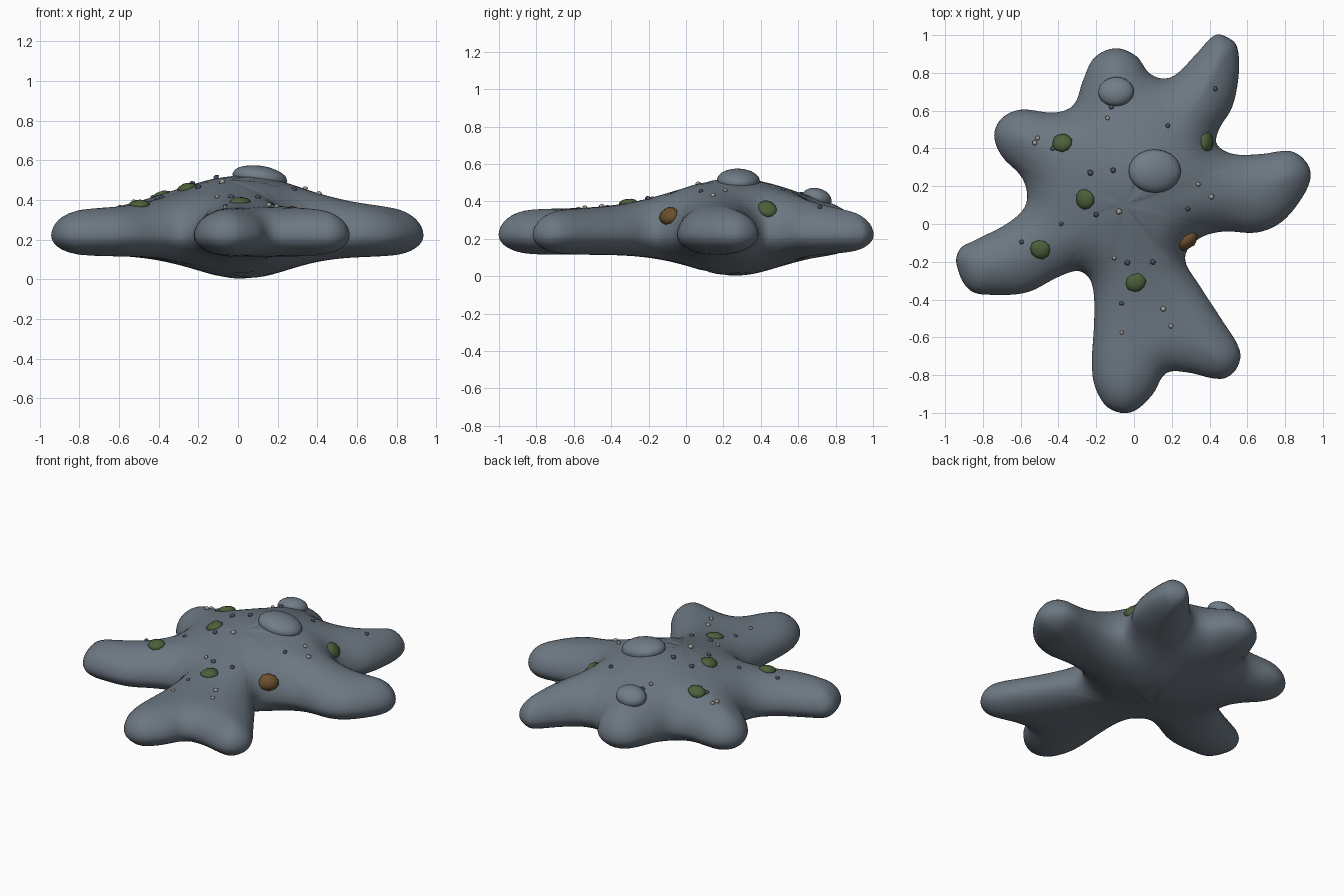
import bpy, bmesh, math, random
from mathutils import Vector
from mathutils.geometry import interpolate_bezier

if "Cube" in bpy.data.objects:
    bpy.data.objects.remove(bpy.data.objects["Cube"])

random.seed(4)


def material(name, rgb):
    m = bpy.data.materials.new(name)
    m.diffuse_color = (*rgb, 1)
    m.use_nodes = True
    m.node_tree.nodes["Principled BSDF"].inputs["Base Color"].default_value = m.diffuse_color
    return m


SLATE = material("slate", (0.15, 0.185, 0.222))
ROCK = material("pale slate", (0.165, 0.205, 0.245))
MOSS = material("moss green", (0.072, 0.118, 0.042))
RUST = material("rust brown", (0.145, 0.08, 0.027))
LIGHT = material("light pebble", (0.36, 0.34, 0.31))
DARK = material("dark pebble", (0.07, 0.09, 0.12))

# Lobed outline, anticlockwise from the right arm
OUTLINE = [Vector(p) for p in [
    (0.935, 0.25), (0.91, 0.33), (0.83, 0.385), (0.67, 0.37), (0.53, 0.37), (0.44, 0.42),
    (0.45, 0.50), (0.52, 0.62), (0.555, 0.80), (0.545, 0.94), (0.50, 0.985), (0.43, 1.0),
    (0.33, 0.90), (0.22, 0.79), (0.15, 0.77), (0.08, 0.80), (0.01, 0.89), (-0.10, 0.93),
    (-0.21, 0.88), (-0.27, 0.76), (-0.32, 0.63), (-0.42, 0.59), (-0.60, 0.605), (-0.70, 0.56),
    (-0.74, 0.47), (-0.70, 0.36), (-0.59, 0.24), (-0.57, 0.11), (-0.66, 0.01), (-0.85, -0.09),
    (-0.92, -0.13), (-0.94, -0.21), (-0.87, -0.35), (-0.73, -0.375), (-0.56, -0.36),
    (-0.40, -0.28), (-0.29, -0.25), (-0.225, -0.31), (-0.21, -0.48), (-0.22, -0.80),
    (-0.16, -0.95), (-0.07, -1.0), (0.01, -0.985), (0.10, -0.90), (0.17, -0.79),
    (0.28, -0.785), (0.46, -0.82), (0.54, -0.77), (0.56, -0.67), (0.46, -0.50),
    (0.35, -0.33), (0.27, -0.18), (0.34, -0.08), (0.47, -0.04), (0.65, -0.045),
    (0.78, 0.01), (0.89, 0.14)]]
HUB = Vector((-0.05, 0.10))
PEAK = Vector((0.02, 0.26))
MID = 0.22


def rim_points(steps=5):
    n, out = len(OUTLINE), []
    for i in range(n):
        a, b, c, d = (OUTLINE[(i + k) % n] for k in (-1, 0, 1, 2))
        seg = (c - b).length
        h1 = b + (c - a).normalized() * seg / 3
        h2 = c - (d - b).normalized() * seg / 3
        out += interpolate_bezier(b, h1, h2, c, steps + 1)[:-1]
    return [Vector((p[0], p[1])) for p in out]


RIM = rim_points()
SEGMENTS = [(RIM[i - 1].x, RIM[i - 1].y, RIM[i].x - RIM[i - 1].x, RIM[i].y - RIM[i - 1].y)
            for i in range(len(RIM))]


def edge_distance(x, y):
    best = 9.0
    for ax, ay, dx, dy in SEGMENTS:
        t = ((x - ax) * dx + (y - ay) * dy) / (dx * dx + dy * dy)
        t = 0 if t < 0 else 1 if t > 1 else t
        ex, ey = x - ax - t * dx, y - ay - t * dy
        best = min(best, ex * ex + ey * ey)
    return math.sqrt(best)


def heights(x, y):
    """Upper and lower surface: rounded edges plus a central dome and keel."""
    u = 1 - min(edge_distance(x, y) / 0.2, 1)
    f = math.sqrt(max(0, 1 - u * u))
    r2 = (x - PEAK.x) ** 2 + (y - PEAK.y) ** 2
    top = MID + f * (0.14 + 0.165 * math.exp(-r2 / 0.19))
    bottom = MID - f * (0.105 + 0.115 * math.exp(-r2 / 0.10))
    return top, bottom


def finish(bm, name, mat, angle=180):
    me = bpy.data.meshes.new(name)
    bm.normal_update()
    bm.to_mesh(me)
    bm.free()
    me.materials.append(mat)
    me.shade_smooth()
    ob = bpy.data.objects.new(name, me)
    bpy.context.collection.objects.link(ob)
    return ob


def build_body():
    bm = bmesh.new()
    n, rings = len(RIM), 20
    rim = [bm.verts.new((p.x, p.y, MID)) for p in RIM]
    loops = [[], []]
    for k in range(1, rings):
        t = 1 - (1 - k / rings) ** 2
        pts = [HUB.lerp(p, t) for p in RIM]
        zs = [heights(p.x, p.y) for p in pts]
        for side in (0, 1):
            loops[side].append([bm.verts.new((p.x, p.y, z[side])) for p, z in zip(pts, zs)])
    hub_z = heights(HUB.x, HUB.y)
    for side in (0, 1):
        stack = loops[side] + [rim]
        hub = bm.verts.new((HUB.x, HUB.y, hub_z[side]))
        for i in range(n):
            j = (i + 1) % n
            bm.faces.new((hub, stack[0][i], stack[0][j]))
            for a, b in zip(stack, stack[1:]):
                bm.faces.new((a[i], b[i], b[j], a[j]))
    bmesh.ops.recalc_face_normals(bm, faces=bm.faces)
    ob = finish(bm, "lobed_body", SLATE)
    # Soften the ridges along the arms, vertically only
    mod = ob.modifiers.new("soften", 'SMOOTH')
    mod.use_x = mod.use_y = False
    mod.factor, mod.iterations = 0.5, 5


def lump(name, mat, x, y, size, lift=0.0, turn=0.0, detail=2, rough=0.06):
    """A slightly uneven rounded lump lying along the upper surface."""
    e = 0.02
    z = heights(x, y)[0]
    gx = (heights(x + e, y)[0] - heights(x - e, y)[0]) / (2 * e)
    gy = (heights(x, y + e)[0] - heights(x, y - e)[0]) / (2 * e)
    rot = Vector((0, 0, 1)).rotation_difference(Vector((-gx, -gy, 1)))
    bm = bmesh.new()
    bmesh.ops.create_icosphere(bm, subdivisions=detail, radius=1)
    c, s = math.cos(turn), math.sin(turn)
    for v in bm.verts:
        p = v.co * (1 + random.uniform(-rough, rough))
        p = Vector((p.x * size[0], p.y * size[1], p.z * size[2]))
        p = Vector((c * p.x - s * p.y, s * p.x + c * p.y, p.z))
        v.co = rot @ p + Vector((x, y, z + lift))
    finish(bm, name, mat)


build_body()

# Two large smooth boulders
lump("crown_boulder", ROCK, 0.11, 0.28, (0.14, 0.115, 0.06), -0.005, detail=3, rough=0)
lump("back_boulder", ROCK, -0.095, 0.70, (0.095, 0.08, 0.055), 0.0, detail=3, rough=0)

# Moss clumps
for i, (x, y) in enumerate([(-0.38, 0.43), (0.385, 0.435), (-0.26, 0.13),
                            (-0.495, -0.135), (0.01, -0.31)]):
    lump(f"moss_clump_{i + 1}", MOSS, x, y, (0.055, 0.05, 0.025), 0.0, i * 0.9)

# Rust coloured lump at the right corner
lump("rust_lump", RUST, 0.285, -0.09, (0.065, 0.05, 0.035), 0.0, 0.7)

# Scattered pebbles
PALE_SPOTS = [(-0.51, 0.455), (-0.525, 0.43), (-0.14, 0.56), (0.34, 0.21), (0.41, 0.145),
              (-0.08, 0.065), (-0.105, -0.18), (-0.065, -0.575), (0.195, -0.54), (0.155, -0.45)]
DARK_SPOTS = [(-0.12, 0.62), (-0.43, 0.40), (-0.23, 0.27), (-0.11, 0.285), (0.18, 0.52),
              (0.43, 0.715), (0.285, 0.08), (-0.595, -0.095), (-0.385, 0.0), (-0.035, -0.205),
              (0.10, -0.20), (-0.065, -0.42), (-0.20, 0.05)]
for name, mat, spots in (("pale_pebble", LIGHT, PALE_SPOTS), ("dark_pebble", DARK, DARK_SPOTS)):
    for i, (x, y) in enumerate(spots):
        r = random.uniform(0.012, 0.018)
        lump(f"{name}_{i + 1}", mat, x, y, (r, r, r * 0.8), 0.004, detail=1, rough=0.12)
